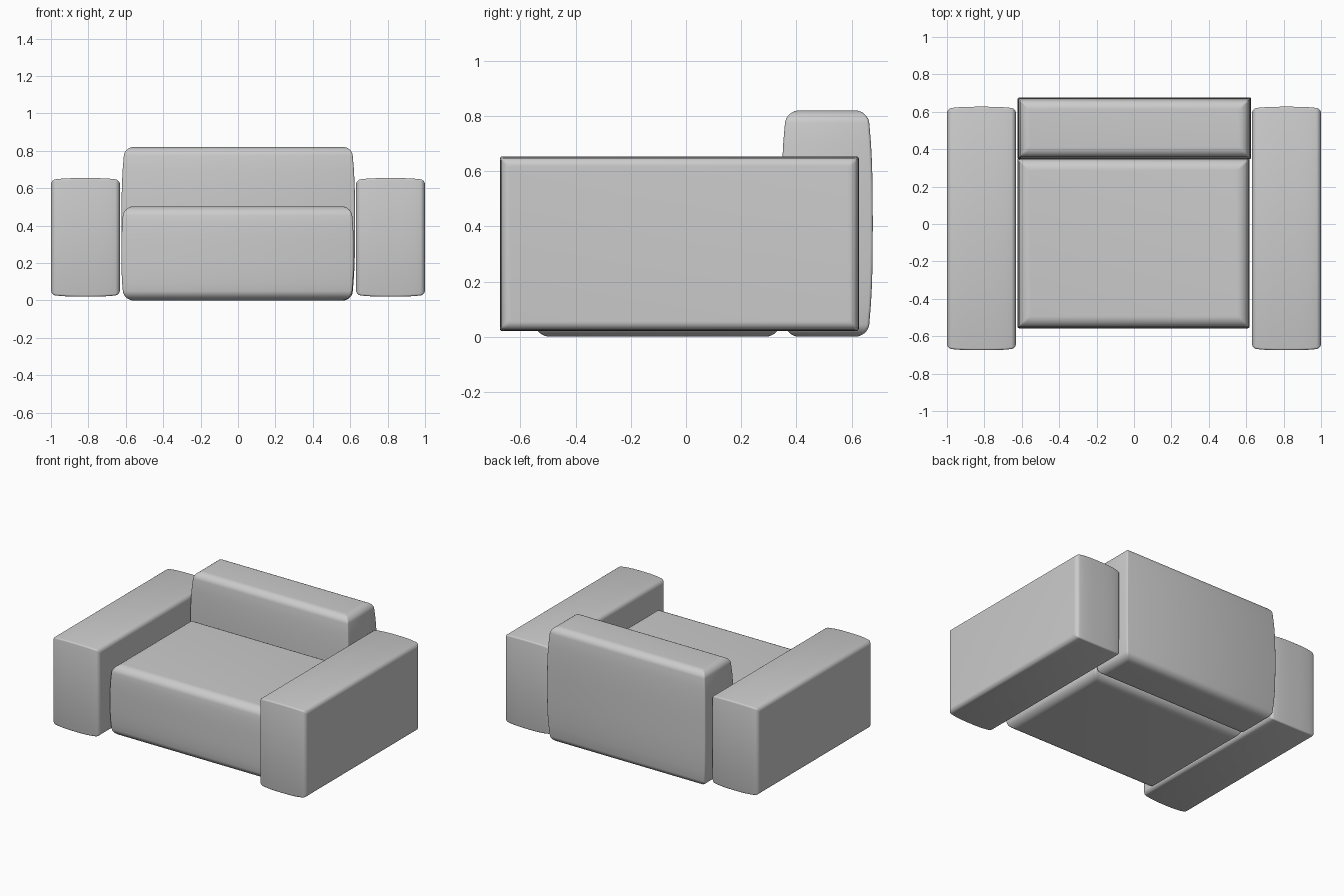
import bpy, bmesh, math

if "Cube" in bpy.data.objects:
    bpy.data.objects.remove(bpy.data.objects["Cube"])

grey = bpy.data.materials.new("grey_fabric")
grey.diffuse_color = (0.6, 0.6, 0.6, 1)
grey.use_nodes = True
grey.node_tree.nodes["Principled BSDF"].inputs["Base Color"].default_value = grey.diffuse_color


def cushion(name, lo, hi, axis, r, bow, corner=0.01):
    """Rectangular slab along `axis`, rounded rims at both ends, slightly bowed walls."""
    u, v = [(1, 2), (2, 0), (0, 1)][axis]
    c = [(a + b) / 2 for a, b in zip(lo, hi)]
    h = [(b - a) / 2 for a, b in zip(lo, hi)]
    # profile: (position along the axis, inset of the wall)
    prof = []
    n = 8
    for i in range(n + 1):
        a = math.pi / 2 * i / n
        prof.append((-h[axis] + r * (1 - math.cos(a)), r * (1 - math.sin(a))))
    span = h[axis] - r
    prof += [(-span * (1 - i / 5), 0) for i in range(1, 6)]
    prof += [(-t, d) for t, d in reversed(prof[:-1])]
    bm = bmesh.new()
    rings = []
    for t, d in prof:
        d += bow * abs(t / h[axis]) ** 3
        ring = []
        for q, (su, sv) in enumerate([(1, 1), (-1, 1), (-1, -1), (1, -1)]):
            for k in range(4):
                a = math.pi / 2 * (q + k / 3)
                p = [0, 0, 0]
                p[axis] = c[axis] + t
                p[u] = c[u] + su * (h[u] - d - corner) + corner * math.cos(a)
                p[v] = c[v] + sv * (h[v] - d - corner) + corner * math.sin(a)
                ring.append(bm.verts.new(p))
        rings.append(ring)
    for A, B in zip(rings, rings[1:]):
        for i in range(len(A)):
            j = (i + 1) % len(A)
            bm.faces.new((A[i], A[j], B[j], B[i]))
    bm.faces.new(rings[0][::-1])
    bm.faces.new(rings[-1])
    bmesh.ops.recalc_face_normals(bm, faces=bm.faces[:])
    me = bpy.data.meshes.new(name)
    bm.to_mesh(me)
    bm.free()
    me.materials.append(grey)
    ob = bpy.data.objects.new(name, me)
    bpy.context.collection.objects.link(ob)
    bpy.ops.object.select_all(action='DESELECT')
    ob.select_set(True)
    bpy.context.view_layer.objects.active = ob
    bpy.ops.object.shade_smooth_by_angle(angle=math.radians(35))
    return ob


# Seat block and backrest, rims rounded at top and bottom
cushion("seat", (-0.623, -0.558, 0.0), (0.618, 0.352, 0.503), 2, 0.05, 0.014)
cushion("backrest", (-0.623, 0.346, 0.0), (0.626, 0.677, 0.82), 2, 0.045, 0.018)

# Armrests, rims rounded on their inner and outer sides
cushion("left_arm", (-1.0, -0.675, 0.02), (-0.631, 0.627, 0.654), 0, 0.025, 0.010)
cushion("right_arm", (0.631, -0.675, 0.02), (1.0, 0.627, 0.654), 0, 0.025, 0.010)
